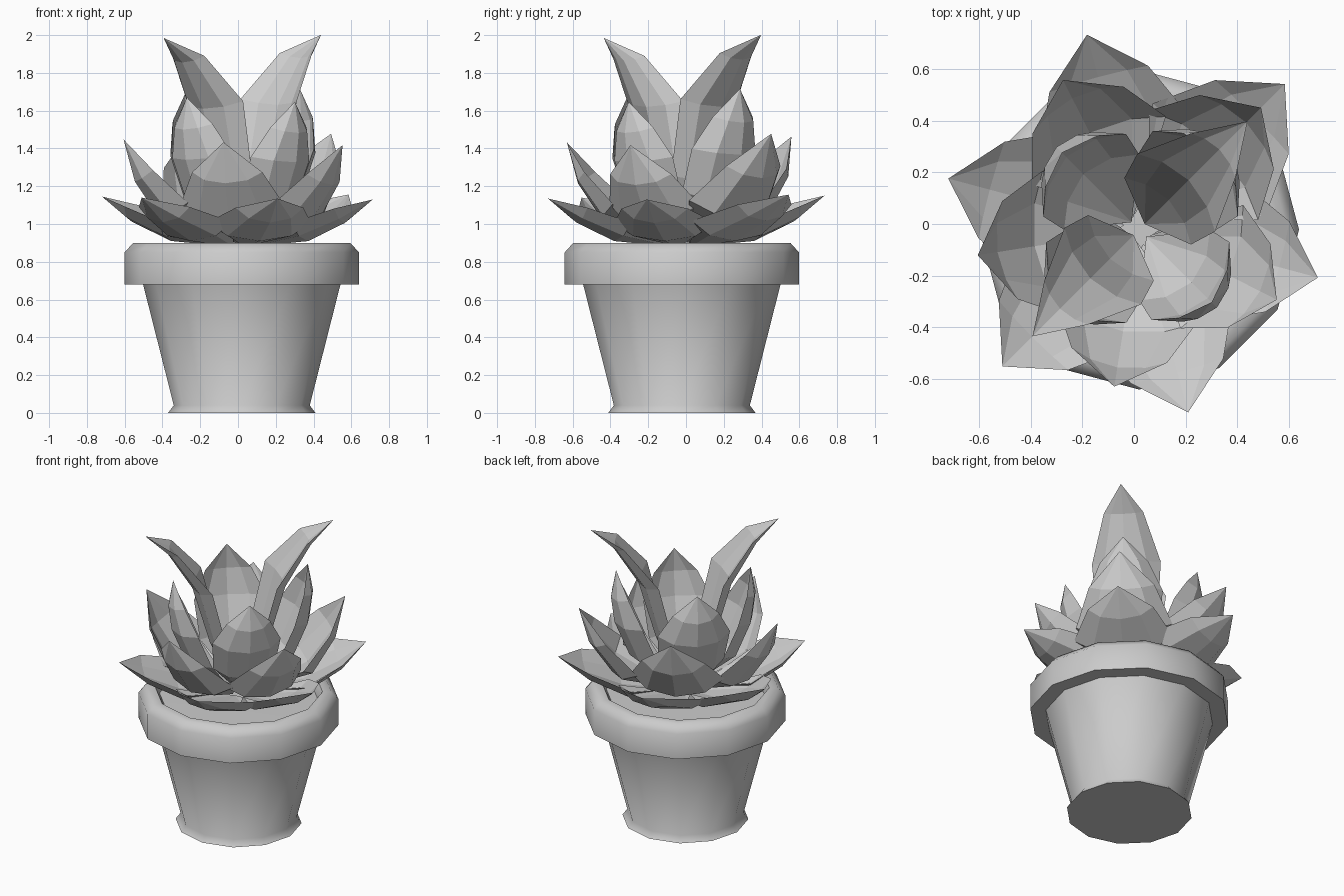
import bpy, bmesh
from math import sin, cos, radians, tau

if "Cube" in bpy.data.objects:
    bpy.data.objects.remove(bpy.data.objects["Cube"])

CX, CY, SOIL = .02, -.022, .9


def finish(bm, name):
    bmesh.ops.recalc_face_normals(bm, faces=bm.faces)
    me = bpy.data.meshes.new(name)
    bm.to_mesh(me)
    bm.free()
    ob = bpy.data.objects.new(name, me)
    bpy.context.collection.objects.link(ob)
    return ob


def lathe(name, profile, sides=12, smooth=50):
    """Turn an (r, z) profile into a closed solid; r = 0 marks a pole."""
    bm = bmesh.new()
    rings = []
    for r, z in profile:
        n = sides if r > 0 else 1
        rings.append([bm.verts.new((CX + r * cos(tau * i / sides),
                                    CY + r * sin(tau * i / sides), z)) for i in range(n)])
    for a, b in zip(rings, rings[1:]):
        for i in range(sides):
            j = (i + 1) % sides
            quad = [a[i % len(a)], a[j % len(a)], b[j % len(b)], b[i % len(b)]]
            bm.faces.new(list(dict.fromkeys(quad)))
    ob = finish(bm, name)
    bpy.ops.object.select_all(action='DESELECT')
    bpy.context.view_layer.objects.active = ob
    ob.select_set(True)
    bpy.ops.object.shade_smooth_by_angle(angle=radians(smooth))


# Leaf cross-section: (side, depth), edge to keel to edge and back along the inside
SECTION = [(-1, 0), (-.62, .72), (0, 1), (.62, .72), (1, 0),
           (.58, .5), (0, .75), (-.58, .5)]


def leaf(name, angle, size, base, stations, tip):
    """Pointed cupped leaf. Station: edge r, edge z, half width, keel r, keel z."""
    c, s = cos(radians(angle)), sin(radians(angle))
    bm = bmesh.new()

    def point(r, t, z):
        r, t, z = r * size, t * size, SOIL + (z - SOIL) * size
        return bm.verts.new((CX + r * c - t * s, CY + r * s + t * c, z))

    start, end = point(base[0], 0, base[1]), point(tip[0], 0, tip[1])
    rings = [[point(re + (rk - re) * d, w * t, ze + (zk - ze) * d) for t, d in SECTION]
             for re, ze, w, rk, zk in stations]
    n = len(SECTION)
    for i in range(n):
        j = (i + 1) % n
        bm.faces.new((start, rings[0][j], rings[0][i]))
        for a, b in zip(rings, rings[1:]):
            bm.faces.new((a[i], a[j], b[j], b[i]))
        bm.faces.new((rings[-1][i], rings[-1][j], end))
    finish(bm, name)


# Pot body, rim and soil
lathe("pot_body", [(0, 0), (.39, 0), (.36, .04), (.525, .69), (0, .69)])
lathe("pot_rim", [(.5, .68), (.62, .68), (.62, .85), (.575, .9), (.52, .9),
                  (.49, .85), (.5, .68)])
lathe("soil", [(0, .80), (.5, .80), (.5, .85), (0, .86)])

# Leaf tiers: name, count, size spread, base, stations, tip
tiers = [
    ("outer_leaf", 6, .13, (.06, .88),
     [(.36, 1.01, .29, .38, .91), (.58, 1.09, .19, .59, 1.01)], (.75, 1.14)),
    ("middle_leaf", 5, .14, (.05, .88),
     [(.33, 1.11, .28, .43, 1.02), (.50, 1.28, .19, .565, 1.22)], (.625, 1.44)),
    ("inner_leaf", 4, .12, (.04, .9),
     [(.20, 1.15, .20, .33, 1.12), (.29, 1.37, .22, .42, 1.34),
      (.36, 1.53, .14, .44, 1.50)], (.41, 1.67)),
    ("centre_leaf", 2, .03, (.03, .9),
     [(.10, 1.25, .18, .18, 1.23), (.20, 1.65, .21, .29, 1.61),
      (.40, 1.89, .12, .445, 1.855)], (.585, 1.985)),
]
# Each tier shrinks slightly as it spirals round from the back right diagonal
for name, count, spread, base, stations, tip in tiers:
    for k in range(count):
        leaf(f"{name}_{k + 1}", 45 + k * 360 / count,
             1 + spread * (.5 - k / count), base, stations, tip)
